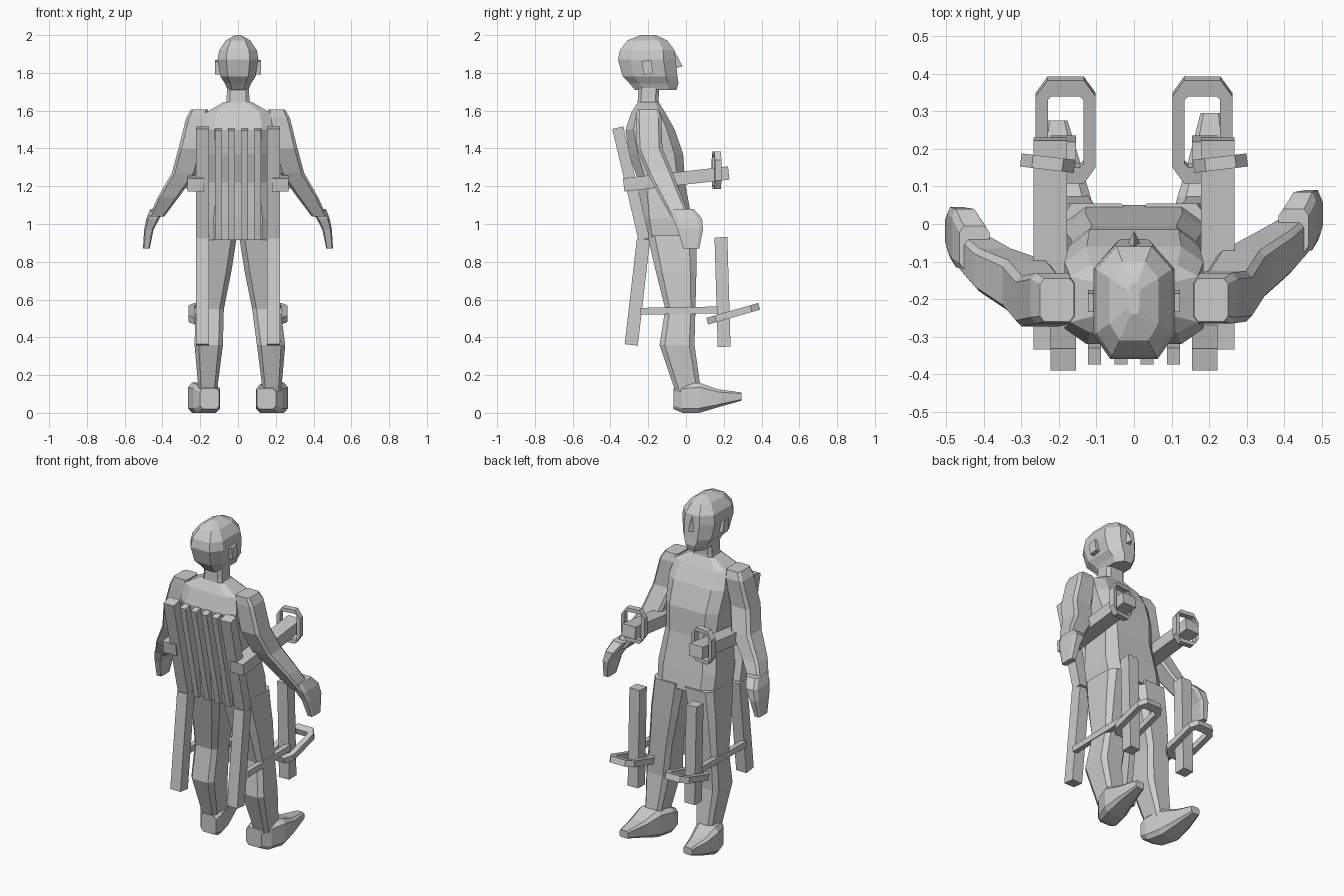
import bpy, bmesh
from mathutils import Vector as V

if "Cube" in bpy.data.objects:
    bpy.data.objects.remove(bpy.data.objects["Cube"])

grey = bpy.data.materials.new("grey")
grey.diffuse_color = (0.6, 0.6, 0.6, 1)
grey.use_nodes = True
grey.node_tree.nodes["Principled BSDF"].inputs["Base Color"].default_value = grey.diffuse_color


def finish(name, bm):
    bmesh.ops.recalc_face_normals(bm, faces=bm.faces)
    me = bpy.data.meshes.new(name)
    bm.to_mesh(me)
    bm.free()
    me.materials.append(grey)
    ob = bpy.data.objects.new(name, me)
    bpy.context.collection.objects.link(ob)
    return ob


def chamfered(hu, hv, cu, cv):
    """Outline of a rectangle with cut corners."""
    return [(hu, -hv + cv), (hu, hv - cv), (hu - cu, hv), (-hu + cu, hv),
            (-hu, hv - cv), (-hu, -hv + cv), (-hu + cu, -hv), (hu - cu, -hv)]


def loft(name, rings):
    """Skin a list of equal-length point rings and cap both ends."""
    bm = bmesh.new()
    vs = [[bm.verts.new(p) for p in r] for r in rings]
    n = len(vs[0])
    for a, b in zip(vs, vs[1:]):
        for i in range(n):
            j = (i + 1) % n
            bm.faces.new((a[i], a[j], b[j], b[i]))
    bm.faces.new(vs[0])
    bm.faces.new(vs[-1])
    return finish(name, bm)


def body(name, sections, chamfer=0.3, front=None):
    """Horizontal sections: (x, half width, y back, y front, z)."""
    rings = []
    for x, hx, y0, y1, z in sections:
        hy, cy = (y1 - y0) / 2, (y0 + y1) / 2
        rings.append([(x + u * (front if front and v > hy * .9 else 1), cy + v, z)
                      for u, v in chamfered(hx, hy, hx * chamfer, hy * chamfer)])
    return loft(name, rings)


def beam(name, p0, p1, w, t):
    """Straight bar running in the side plane."""
    p0, p1 = V(p0), V(p1)
    x = V((w / 2, 0, 0))
    n = (p1 - p0).normalized().cross(V((1, 0, 0))) * t / 2
    return loft(name, [[p + x + n, p - x + n, p - x - n, p + x - n] for p in (p0, p1)])


def frame(name, c, u, v, hu, hv, wu, wv, cut, depth):
    """Closed loop with cut corners."""
    c, u, v = V(c), V(u).normalized(), V(v).normalized()
    n = u.cross(v) * depth / 2
    bm = bmesh.new()
    outer = chamfered(hu, hv, cut * .7, cut)
    inner = chamfered(hu - wu, hv - wv, cut * .2, cut * .2)
    loops = [[bm.verts.new(c + u * a + v * b + n * s) for a, b in o]
             for o, s in ((outer, 1), (outer, -1), (inner, -1), (inner, 1))]
    for k in range(4):
        a, b = loops[k], loops[(k + 1) % 4]
        for i in range(8):
            j = (i + 1) % 8
            bm.faces.new((a[i], a[j], b[j], b[i]))
    return finish(name, bm)


# Head, nose, ears and neck
body("head", [(0, .055, -.27, -.05, 1.71), (0, .07, -.30, -.04, 1.745),
              (0, .093, -.335, -.045, 1.78), (0, .108, -.36, -.055, 1.87),
              (0, .10, -.35, -.06, 1.92), (0, .065, -.31, -.10, 1.972),
              (0, .015, -.24, -.16, 2.0)], .42, .8)
loft("nose", [[(-.025, -.07, 1.82), (.025, -.07, 1.82), (0, -.018, 1.835)],
              [(-.01, -.075, 1.91), (.01, -.075, 1.91), (0, -.058, 1.91)]])
for s, side in ((-1, "left"), (1, "right")):
    beam("ear_" + side, (s * .107, -.2, 1.795), (s * .107, -.21, 1.865), .03, .05)
body("neck", [(0, .075, -.26, -.14, 1.58), (0, .06, -.255, -.145, 1.66),
              (0, .058, -.25, -.14, 1.76)])

# Torso
body("torso", [(0, .185, -.22, .05, .915), (0, .19, -.235, .03, 1.03),
               (0, .165, -.25, -.005, 1.22), (0, .175, -.30, -.015, 1.37),
               (0, .185, -.32, -.06, 1.5), (0, .17, -.29, -.11, 1.59),
               (0, .075, -.255, -.145, 1.645)], .32)

# Legs and feet
for s, side in ((-1, "left"), (1, "right")):
    dx = 0 if s < 0 else .02
    body("leg_" + side, [(s * .10, .095, -.205, .055, .94), (s * .125, .09, -.16, .055, .75),
                         (s * .15, .075, -.11, .05, .55),
                         (s * (.155 + dx), .075, -.14, .045, .36),
                         (s * (.16 + dx), .048, -.055, .08, .11)])
    # foot sections run from heel to toe: y, centre x, half width, bottom, top
    rings = []
    for y, x, hx, z0, z1 in ((-.065, .15, .05, .02, .13), (-.02, .165, .07, 0, .15),
                             (.07, .19, .075, 0, .16), (.17, .20, .055, .03, .125),
                             (.295 if s > 0 else .275, .205, .028, .065, .108)):
        hz, cz = (z1 - z0) / 2, (z0 + z1) / 2
        rings.append([(s * x + u, y, cz + v)
                      for u, v in chamfered(hx, hz, hx * .3, hz * .3)])
    loft("foot_" + side, rings)

# Arms and hands, the right one held further forward
for s, side, f in ((-1, "left", -.045), (1, "right", 0)):
    body("arm_" + side, [
        (s * .205, .045, -.26, -.145, 1.605), (s * .215, .06, -.265, -.13, 1.56),
        (s * .25, .065, -.26 + f * .3, -.125 + f * .3, 1.40),
        (s * .285, .065, -.205 + f * .6, -.07 + f * .6, 1.27),
        (s * .37, .055, -.135 + f, -.02 + f, 1.14),
        (s * .43, .04, -.08 + f, .02 + f, 1.04)], .25)
    body("hand_" + side, [
        (s * .425, .04, -.075 + f, .04 + f, 1.08), (s * .45, .035, -.07 + f, .085 + f, 1.03),
        (s * .472, .025, -.045 + f, .09 + f, .97),
        (s * .485, .018, -.015 + f, .07 + f, .87)], .3)

# Chair back slats
for i in range(4):
    beam(f"back_slat_{i + 1}", (-.105 + i * .07, -.222, .92), (-.105 + i * .07, -.352, 1.5), .035, .045)

for s, side in ((-1, "left"), (1, "right")):
    x = s * .188
    # Chair posts and legs
    beam("back_post_" + side, (x, -.222, .92), (x, -.361, 1.51), .068, .06)
    beam("back_leg_" + side, (x, -.225, .92), (x, -.29, .36), .068, .07)
    beam("front_leg_" + side, (x, .185, .93), (x, .202, .35), .068, .068)
    # Armrest with wrist cuff
    beam("armrest_" + side, (s * .223, -.33, 1.207), (s * .223, .226, 1.27), .088, .07)
    frame("wrist_cuff_" + side, (s * .23, .162, 1.285), (1, s * .12, 0), (0, 0, 1),
          .072, .1, .02, .022, .045, .035)
    # Side rail and ankle loop
    beam("side_rail_" + side, (x + s * .03, -.24, .538), (x + s * .03, .17, .545), .03, .036)
    frame("ankle_loop_" + side, (s * .182, .25, .525), (1, 0, 0), (0, .28, .08),
          .08, .143, .033, .045, .045, .036)
